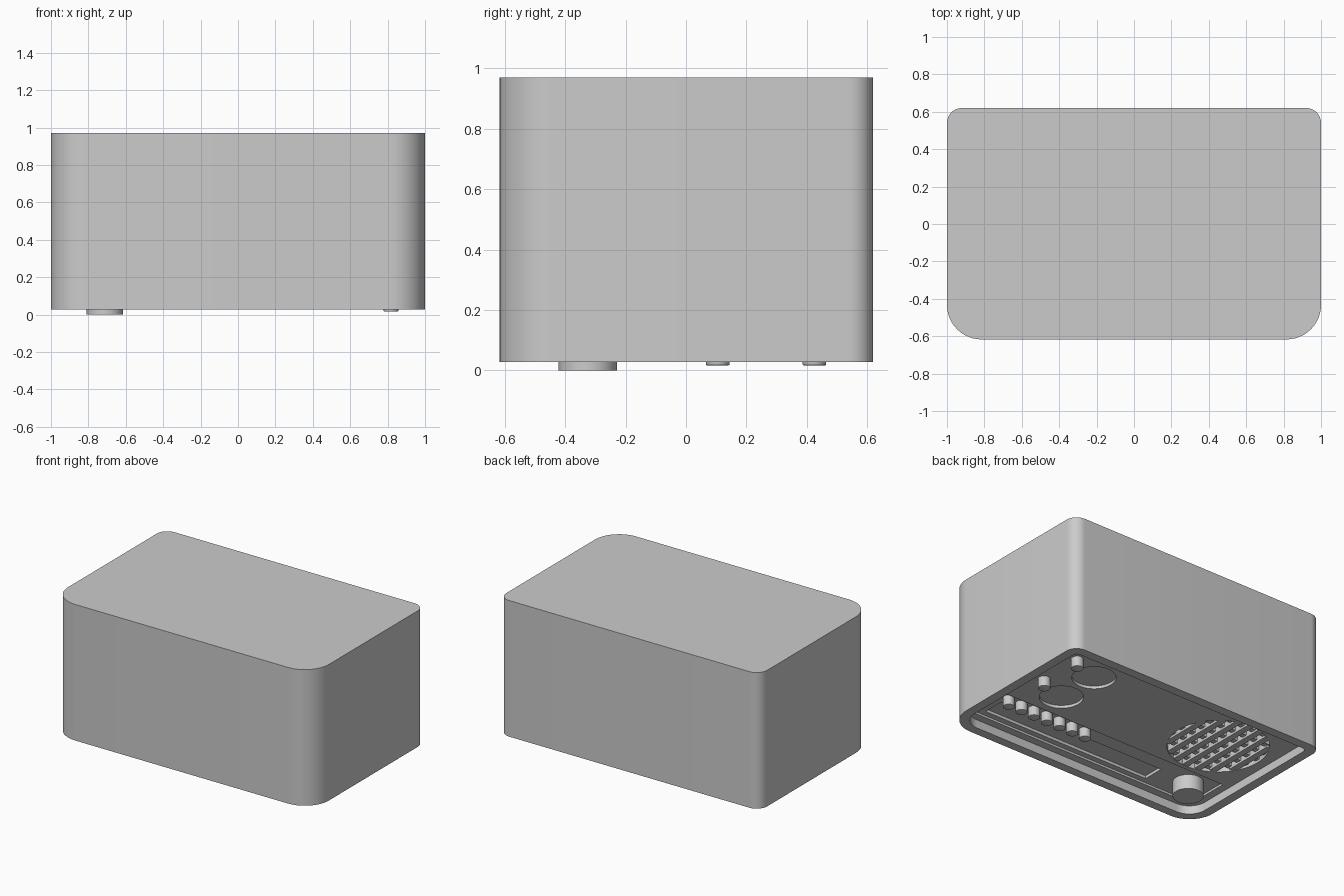
import bpy, bmesh, math

if "Cube" in bpy.data.objects:
    bpy.data.objects.remove(bpy.data.objects["Cube"])

FLOOR = 0.085  # depth of the recessed control face (unit lies face down)


def finish(name, bm):
    bmesh.ops.recalc_face_normals(bm, faces=bm.faces)
    me = bpy.data.meshes.new(name)
    bm.to_mesh(me)
    bm.free()
    ob = bpy.data.objects.new(name, me)
    bpy.context.collection.objects.link(ob)
    return ob


def smooth(ob):
    bpy.ops.object.select_all(action='DESELECT')
    ob.select_set(True)
    bpy.context.view_layer.objects.active = ob
    bpy.ops.object.shade_smooth_by_angle(angle=math.radians(35))


def prism(name, pts, z0, z1, bevel=0):
    bm = bmesh.new()
    lo = [bm.verts.new((x, y, z0)) for x, y in pts]
    hi = [bm.verts.new((x, y, z1)) for x, y in pts]
    caps = [bm.faces.new(lo), bm.faces.new(hi)]
    n = len(pts)
    for i in range(n):
        j = (i + 1) % n
        bm.faces.new((lo[i], lo[j], hi[j], hi[i]))
    if bevel:
        edges = [e for f in caps for e in f.edges]
        bmesh.ops.bevel(bm, geom=edges, offset=bevel, segments=2, profile=0.5, affect='EDGES')
    return finish(name, bm)


def rounded(x0, x1, y0, y1, r_front, r_back, n=12):
    pts = []
    for k, (cx, cy, r) in enumerate(((x1 - r_back, y1 - r_back, r_back), (x0 + r_back, y1 - r_back, r_back),
                                     (x0 + r_front, y0 + r_front, r_front), (x1 - r_front, y0 + r_front, r_front))):
        for i in range(n + 1):
            a = (k + i / n) * math.pi / 2
            pts.append((cx + r * math.cos(a), cy + r * math.sin(a)))
    return pts


def rect(x0, x1, y0, y1):
    return [(x1, y1), (x0, y1), (x0, y0), (x1, y0)]


def circle(cx, cy, r, n=48):
    return [(cx + r * math.cos(2 * math.pi * i / n), cy + r * math.sin(2 * math.pi * i / n)) for i in range(n)]


def cut(ob, cutter):
    m = ob.modifiers.new("cut", 'BOOLEAN')
    m.operation = 'DIFFERENCE'
    m.solver = 'EXACT'
    m.object = cutter
    cutter.hide_render = True
    bpy.context.view_layer.objects.active = ob
    bpy.ops.object.modifier_apply(modifier=m.name)
    bpy.data.objects.remove(cutter)


# Cabinet: wide radius at the front corners, tighter at the back
body = prism("cabinet", rounded(-1, 1, -0.617, 0.62, 0.185, 0.08), 0.027, 0.97, 0.005)

# Recessed control face inside the rim
cut(body, prism("face_cut", rounded(-0.935, 0.935, -0.555, 0.555, 0.125, 0.03), -0.1, FLOOR))
# Control band and tuning scale window
cut(body, prism("band_cut", rect(-0.88, 0.88, -0.5, -0.19), 0.0, FLOOR + 0.015))
cut(body, prism("scale_cut", rect(-0.48, 0.82, -0.46, -0.31), 0.0, FLOOR + 0.035))
# Round dial wells and the speaker opening
for y in (0.0, 0.315):
    cut(body, prism("dial_cut", circle(0.59, y, 0.138), 0.0, FLOOR + 0.02))
GX, GY, GR = -0.55, 0.16, 0.32
cut(body, prism("speaker_cut", circle(GX, GY, GR, 64), 0.0, FLOOR + 0.055))
smooth(body)

# Speaker grille: main bars along y, lower cross bars along x
for i in range(-3, 4):
    d = i * 0.088
    h = math.sqrt(GR ** 2 - d ** 2)
    prism("grille_bar", rect(GX + d - 0.022, GX + d + 0.022, GY - h, GY + h), FLOOR + 0.003, FLOOR + 0.06)
    prism("grille_cross_bar", rect(GX - h, GX + h, GY + d - 0.018, GY + d + 0.018), FLOOR + 0.018, FLOOR + 0.06)

# Push buttons
for i in range(7):
    smooth(prism("push_button", circle(0.818 - i * 0.103, -0.238, 0.037, 32), 0.034, FLOOR + 0.02, 0.004))

# Small dial knobs and large tuning knob
for y in (0.105, 0.425):
    smooth(prism("small_knob", circle(0.818, y, 0.039, 32), 0.016, FLOOR + 0.01, 0.004))
smooth(prism("tuning_knob", circle(-0.712, -0.325, 0.097, 48), 0.0, FLOOR + 0.02, 0.006))
